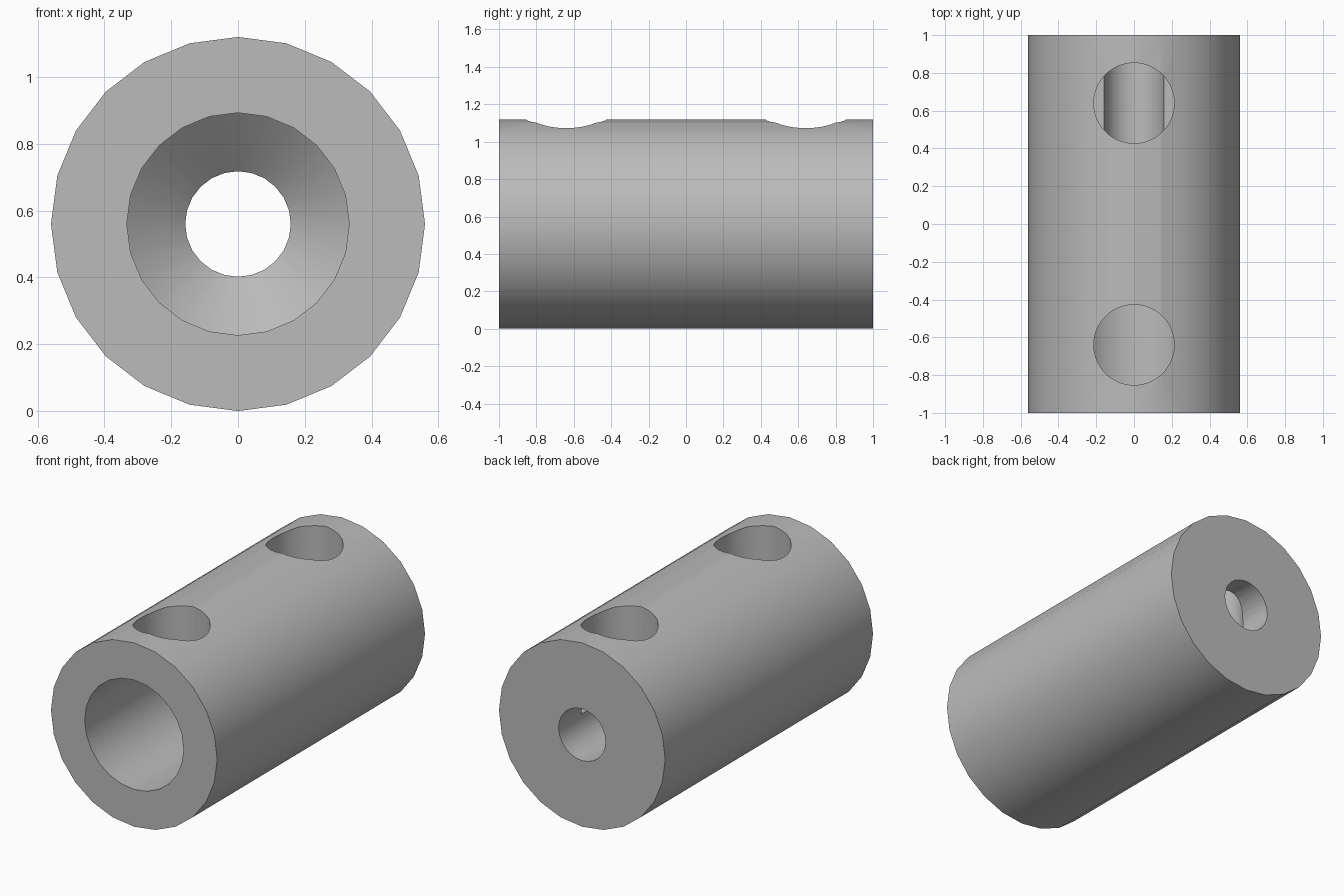
import bpy, bmesh, math
from mathutils import Matrix

cube = bpy.data.objects.get("Cube")
if cube:
    bpy.data.objects.remove(cube, do_unlink=True)

OUTER, WIDE, NARROW = 0.56, 0.333, 0.158
SIDES = 24

grey = bpy.data.materials.new("plain grey metal")
grey.use_nodes = True
colour = (0.5, 0.5, 0.5, 1)
grey.diffuse_color = colour
grey.node_tree.nodes["Principled BSDF"].inputs["Base Color"].default_value = colour


def add_object(name, bm):
    bmesh.ops.recalc_face_normals(bm, faces=bm.faces)
    mesh = bpy.data.meshes.new(name)
    bm.to_mesh(mesh)
    bm.free()
    mesh.materials.append(grey)
    obj = bpy.data.objects.new(name, mesh)
    bpy.context.collection.objects.link(obj)
    return obj


def lathe(name, profile):
    """Revolve a closed (radius, y) profile about the barrel axis."""
    bm = bmesh.new()
    rings = []
    for radius, y in profile:
        angles = [math.tau * i / SIDES for i in range(SIDES)]
        rings.append([bm.verts.new((radius * math.sin(a), y, OUTER + radius * math.cos(a)))
                      for a in angles])
    for k, ring in enumerate(rings):
        other = rings[(k + 1) % len(rings)]
        for i in range(SIDES):
            j = (i + 1) % SIDES
            bm.faces.new((ring[i], ring[j], other[j], other[i]))
    return add_object(name, bm)


# Barrel with a wide front bore tapering into a narrow rear bore
barrel = lathe("barrel", [(OUTER, -1), (OUTER, 1), (NARROW, 1),
                          (NARROW, 0.075), (WIDE, -0.075), (WIDE, -1)])

# Screw holes drilled from the top down to the barrel axis
for label, y in (("front", -0.64), ("rear", 0.64)):
    bm = bmesh.new()
    bmesh.ops.create_cone(bm, cap_ends=True, segments=64, radius1=0.213, radius2=0.213,
                          depth=0.8, matrix=Matrix.Translation((0, y, OUTER + 0.4)))
    cutter = add_object(label + "_screw_hole_cutter", bm)
    cut = barrel.modifiers.new(label + " screw hole", "BOOLEAN")
    cut.operation = "DIFFERENCE"
    cut.solver = "EXACT"
    cut.object = cutter
    cutter.hide_render = True
    cutter.hide_set(True)

# Bake the cuts, then smooth the round walls while keeping rims sharp
bpy.ops.object.select_all(action="DESELECT")
barrel.select_set(True)
bpy.context.view_layer.objects.active = barrel
for modifier in list(barrel.modifiers):
    bpy.ops.object.modifier_apply(modifier=modifier.name)
bpy.ops.object.shade_smooth_by_angle(angle=math.radians(30))
